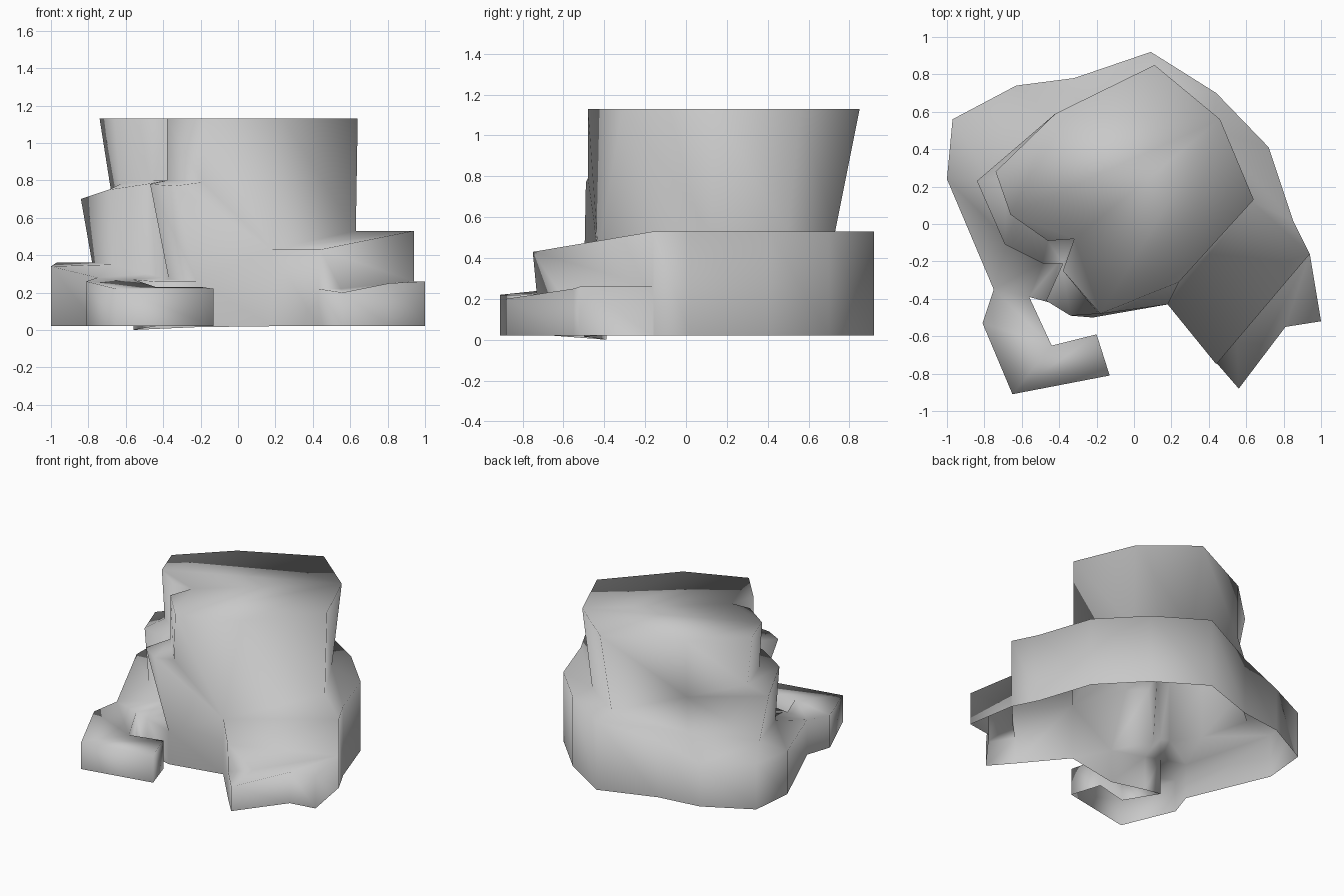
import bpy
import bmesh

cube = bpy.data.objects.get("Cube")
if cube:
    bpy.data.objects.remove(cube, do_unlink=True)

GROUND = .02

stone = bpy.data.materials.new("grey_stone")
stone.use_nodes = True
stone.diffuse_color = (.58, .58, .58, 1)
stone.node_tree.nodes["Principled BSDF"].inputs["Base Color"].default_value = (.58, .58, .58, 1)

bm = bmesh.new()


def verts(points):
    return [bm.verts.new(p) for p in points]


def face(*corners):
    """Make a face, skipping repeated corners."""
    unique = list(dict.fromkeys(corners))
    if len(unique) > 2 and not bm.faces.get(unique):
        bm.faces.new(unique)


def bridge(first, second, closed=False):
    """Join two equally long rows of vertices with faces."""
    count = len(first)
    for i in range(count if closed else count - 1):
        j = (i + 1) % count
        face(first[i], first[j], second[j], second[i])


# Tower rings, all counted the same way round from the left side
top = verts((x, y, 1.13) for x, y in [
    (.64, .13), (.46, .56), (.11, .85), (-.42, .59), (-.74, .28), (-.66, .05),
    (-.46, -.09), (-.32, -.08), (-.38, -.25), (-.18, -.48), (.24, -.31)])

foot = verts([
    (.63, .12, .53), (.42, .5, .53), (.1, .73, .53), (-.4, .55, .44),
    (-.78, .25, .36), (-.67, -.09, .35), (-.48, -.2, .3), (-.4, -.2, .28),
    (-.37, -.24, .27), (-.22, -.5, .26), (.18, -.43, .43)])

# Shoulder bulging from the right side; elsewhere the wall runs straight down
shoulder = list(foot)
shoulder[3:10] = verts([
    (-.42, .59, .72), (-.84, .23, .7), (-.69, -.11, .75), (-.49, -.21, .78),
    (-.38, -.21, .8), (-.47, -.41, .78), (-.34, -.49, .77)])

# Neck stepping in above the shoulder
neck = list(shoulder)
neck[4:10] = verts([(-.68, .25, .75), (-.63, .04, .78), (-.46, -.09, .8),
                    (-.32, -.08, .8), (-.38, -.25, .8), (-.19, -.48, .79)])

for upper, lower in ((top, neck), (neck, shoulder), (shoulder, foot)):
    bridge(upper, lower, closed=True)
face(*top)

# Broad base: rim points round the back, each tied to a tower foot point
rim = verts([
    (.94, -.16, .53), (.85, .02, .53), (.72, .41, .53), (.44, .7, .53),
    (.09, .92, .53), (-.32, .78, .44), (-.63, .74, .34), (-.97, .56, .36),
    (-1, .24, .34), (-.75, -.35, .28)])
rim_feet = [foot[i] for i in (0, 0, 1, 1, 2, 3, 3, 4, 4, 5)]

# Front rock edge beside the hook, running under the overhanging shoulder
crook, nook = verts([(-.56, -.39, .27), (-.45, -.42, .26)])
bridge(rim + [crook, nook, foot[9]], rim_feet + foot[6:9])

# Hooked arm at the front right
arm = verts([(-.81, -.53, .26), (-.65, -.91, .22), (-.13, -.81, .22)])
tip, elbow = verts([(-.2, -.59, .23), (-.44, -.65, .23)])
bridge([rim[-1]] + arm, [crook, elbow, elbow, tip])

# Upper front left ledge, with a cliff cut back below it
brow = bm.verts.new((.44, -.75, .43))
face(foot[10], brow, rim[0], foot[0])
cliff = verts([(.43, -.73, .22), (.55, -.61, .22), (.94, -.16, .26)])
face(brow, cliff[0], cliff[1])
face(brow, cliff[1], cliff[2], rim[0])
face(foot[10], cliff[0], brow)

# Low front left step
step = verts([(.56, -.88, .2), (.81, -.55, .25), (1, -.52, .26)])
bridge([step[0], step[0], step[1], step[2]], [cliff[0]] + cliff[1:] + [cliff[2]])

# Outer wall down to the ground, open underneath, dipping at the front right
outline = rim + arm + [tip, elbow, crook, nook] + foot[9:] + [cliff[0]] + step + [cliff[2]]
dips = {crook: 0, nook: .005, foot[9]: .015}
ground = verts((v.co.x, v.co.y, dips.get(v, GROUND)) for v in outline)
bridge(outline, ground, closed=True)

bmesh.ops.recalc_face_normals(bm, faces=bm.faces[:])
mesh = bpy.data.meshes.new("rock_formation")
bm.to_mesh(mesh)
bm.free()
mesh.materials.append(stone)
for polygon in mesh.polygons:
    polygon.use_smooth = True
rock = bpy.data.objects.new("rock_formation", mesh)
bpy.context.collection.objects.link(rock)
